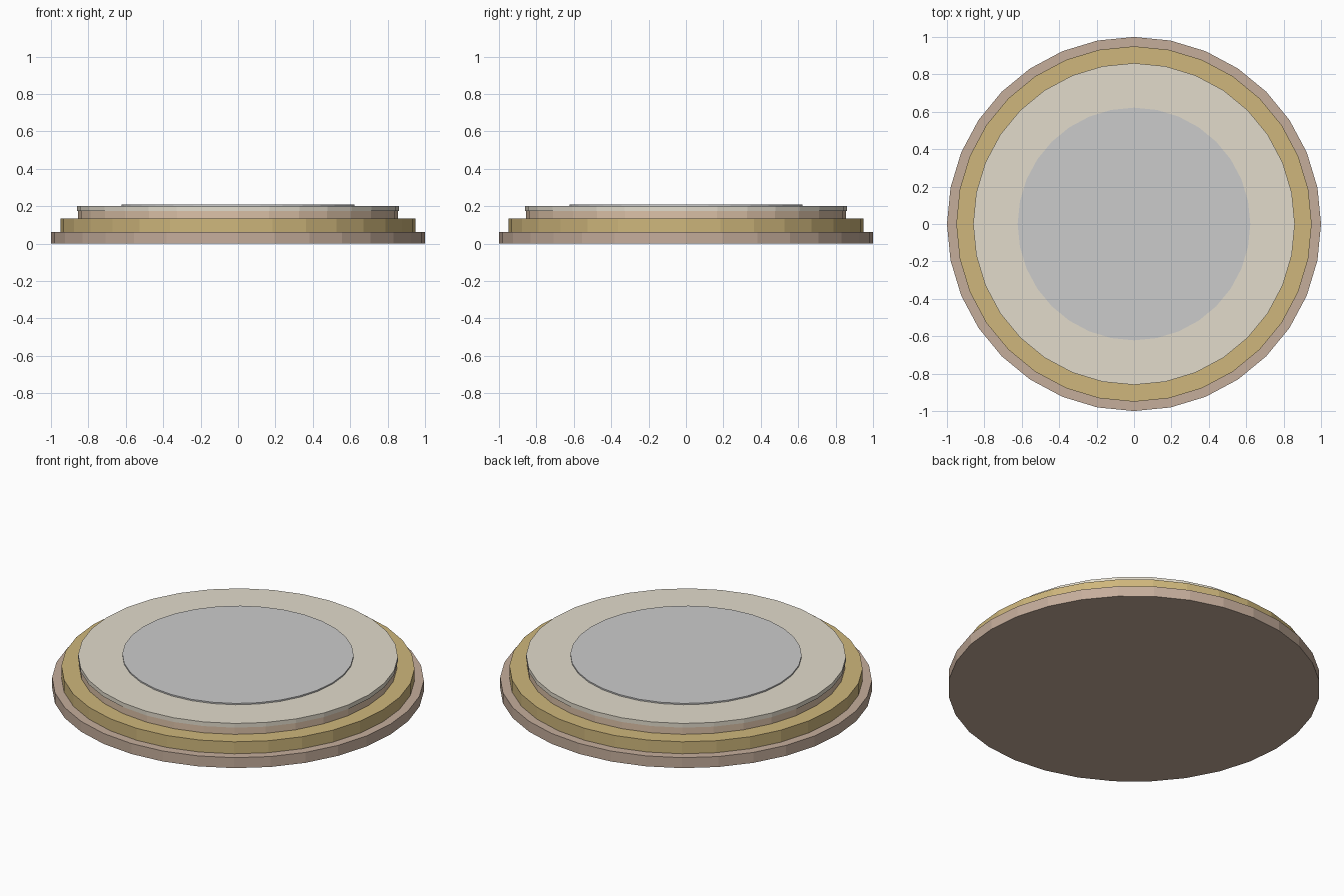
import bpy

if "Cube" in bpy.data.objects:
    bpy.data.objects.remove(bpy.data.objects["Cube"])

SIDES = 32


def material(name, color):
    mat = bpy.data.materials.new(name)
    mat.diffuse_color = (*color, 1.0)
    mat.use_nodes = True
    mat.node_tree.nodes["Principled BSDF"].inputs["Base Color"].default_value = mat.diffuse_color
    return mat


def disc(name, radius, bottom, top, mat=None):
    # Flat-faced cylinder spanning bottom..top
    bpy.ops.mesh.primitive_cylinder_add(
        vertices=SIDES, radius=radius, depth=top - bottom,
        location=(0, 0, (bottom + top) / 2))
    obj = bpy.context.object
    obj.name = name
    obj.data.name = name
    if mat:
        obj.data.materials.append(mat)
    return obj


rose = material("rose_tan", (0.56, 0.42, 0.33))
gold = material("gold", (0.62, 0.47, 0.20))
tan = material("light_tan", (0.72, 0.54, 0.39))
cream = material("cream", (0.76, 0.71, 0.60))

# Stepped plinth, bottom to top
disc("base_step", 1.0, 0.0, 0.062, rose)
disc("gold_band", 0.95, 0.062, 0.133, gold)
disc("tan_band", 0.855, 0.133, 0.175, tan)
disc("cream_top", 0.86, 0.175, 0.20, cream)

# Thin grey inlay on top
disc("center_plate", 0.622, 0.20, 0.208)
